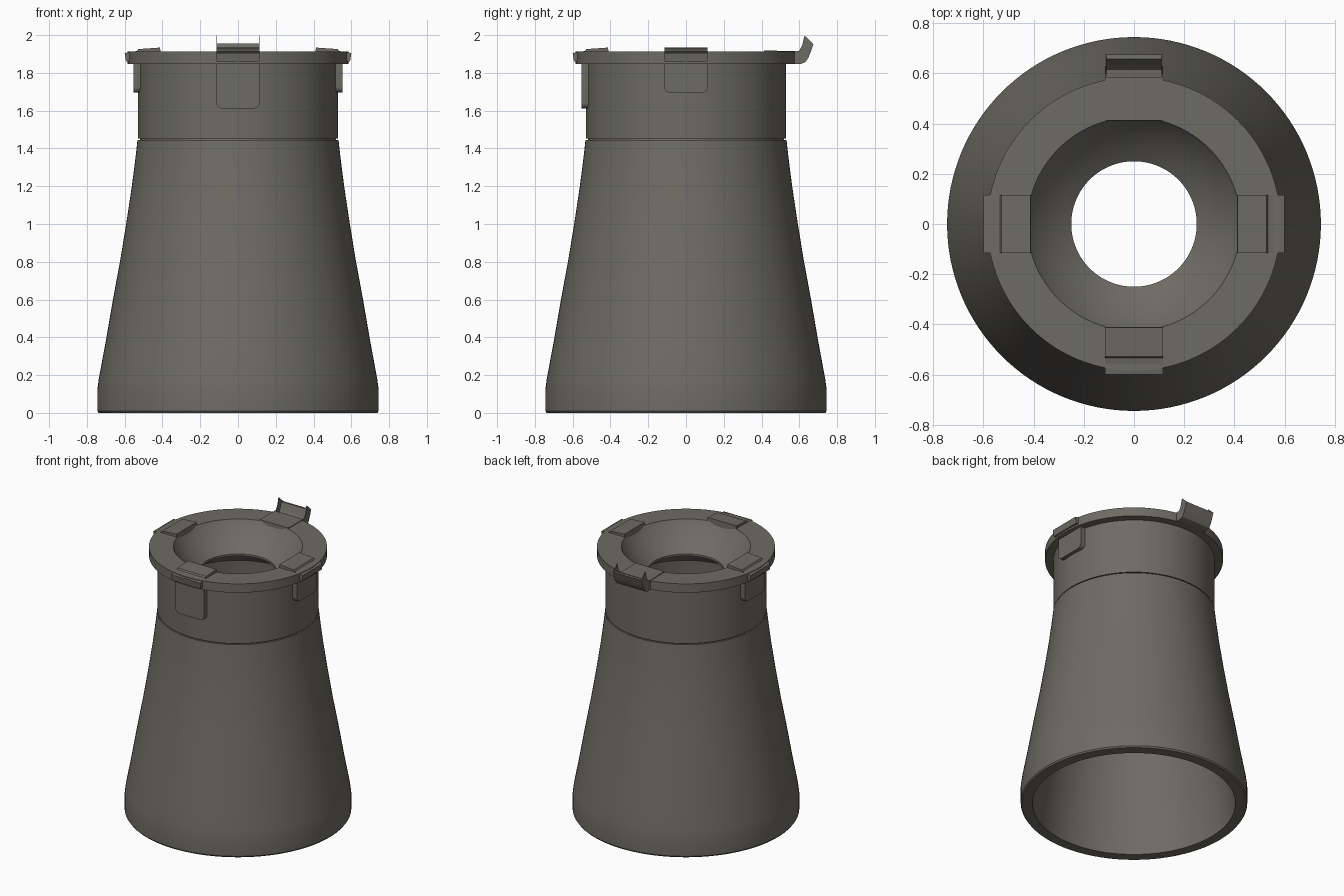
import bpy, bmesh, math
from mathutils import Matrix, Vector

if "Cube" in bpy.data.objects:
    bpy.data.objects.remove(bpy.data.objects["Cube"])

grey = bpy.data.materials.new("warm dark grey")
grey.diffuse_color = (0.155, 0.147, 0.127, 1)
grey.use_nodes = True
grey.node_tree.nodes["Principled BSDF"].inputs["Base Color"].default_value = grey.diffuse_color


def finish(name, bm, angle=30):
    bmesh.ops.recalc_face_normals(bm, faces=bm.faces[:])
    mesh = bpy.data.meshes.new(name)
    bm.to_mesh(mesh)
    bm.free()
    mesh.materials.append(grey)
    ob = bpy.data.objects.new(name, mesh)
    bpy.context.collection.objects.link(ob)
    bpy.ops.object.select_all(action='DESELECT')
    ob.select_set(True)
    bpy.context.view_layer.objects.active = ob
    bpy.ops.object.shade_smooth_by_angle(angle=math.radians(angle))
    return ob


def lathe(name, profile, n=128):
    """Closed (radius, height) loop spun around z."""
    bm = bmesh.new()
    rings = []
    for i in range(n):
        a = 2 * math.pi * i / n
        rings.append([bm.verts.new((r * math.cos(a), r * math.sin(a), z)) for r, z in profile])
    m = len(profile)
    for i in range(n):
        a, b = rings[i], rings[(i + 1) % n]
        for j in range(m):
            k = (j + 1) % m
            bm.faces.new((a[j], b[j], b[k], a[k]))
    return finish(name, bm)


def prism(name, points, start, depth, turn=0):
    """Extrude a 3D outline along depth, then turn it about z."""
    bm = bmesh.new()
    face = bm.faces.new([bm.verts.new(Vector(p) + Vector(start)) for p in points])
    new = bmesh.ops.extrude_face_region(bm, geom=[face])["geom"]
    bmesh.ops.translate(bm, vec=depth, verts=[v for v in new if isinstance(v, bmesh.types.BMVert)])
    bmesh.ops.rotate(bm, verts=bm.verts[:], cent=(0, 0, 0), matrix=Matrix.Rotation(turn, 3, 'Z'))
    return finish(name, bm)


def radial(name, profile, half, turn):
    """Extrude a (radius, height) outline across a clip; it faces -y before turning."""
    return prism(name, [(0, -r, z) for r, z in profile], (-half, 0, 0), (2 * half, 0, 0), turn)


# flared body with open underside, hollow inside
lathe("flared_body", [
    (0.738, 0.0), (0.745, 0.01), (0.745, 0.12), (0.737, 0.18), (0.70, 0.38),
    (0.662, 0.60), (0.625, 0.80), (0.592, 1.00), (0.562, 1.20), (0.544, 1.34),
    (0.532, 1.446), (0.52, 1.446), (0.46, 1.446), (0.48, 1.34), (0.52, 1.00),
    (0.585, 0.60), (0.655, 0.15), (0.667, 0.0)])

# neck, rim flange and funnel mouth, separated from the body by a fine seam
lathe("neck_and_funnel", [
    (0.46, 1.446), (0.52, 1.446), (0.52, 1.453), (0.53, 1.453), (0.53, 1.848),
    (0.585, 1.848), (0.585, 1.912), (0.425, 1.912), (0.415, 1.895), (0.36, 1.83),
    (0.30, 1.775), (0.25, 1.74), (0.25, 1.725), (0.36, 1.68), (0.45, 1.60)])

HALF = 0.115
clip_profile = [(0.41, 1.885), (0.412, 1.934), (0.528, 1.926), (0.535, 1.916),
                (0.60, 1.905), (0.593, 1.86), (0.57, 1.86), (0.57, 1.885)]


def skirt_tab(name, bottom, turn):
    # hanging tab with rounded lower corners
    r = 0.03
    pts = [(HALF, 0, 1.85)]
    for cx, a0 in ((HALF - r, 0), (-HALF + r, -90)):
        for i in range(6):
            a = math.radians(a0 - 18 * i)
            pts.append((cx + r * math.cos(a), 0, bottom + r + r * math.sin(a)))
    pts.append((-HALF, 0, 1.85))
    prism(name, pts, (0, -0.553, 0), (0, 0.05, 0), turn)


# clips over the rim on the front and both sides
for side, turn, bottom in (("front", 0, 1.612), ("right", math.pi / 2, 1.695),
                           ("left", -math.pi / 2, 1.695)):
    radial(side + "_clip", clip_profile, HALF, turn)
    skirt_tab(side + "_tab", bottom, turn)

# upturned lever at the back, with thin end cheeks
outer = [(0.57, 1.848), (0.605, 1.846), (0.632, 1.857), (0.648, 1.88), (0.66, 1.91), (0.675, 1.953)]
inner = [(0.657, 1.955), (0.642, 1.917), (0.63, 1.89), (0.615, 1.875), (0.57, 1.873)]
radial("back_lever", outer + inner, HALF, math.pi)
cheek = outer + [(0.627, 1.998), (0.616, 1.95), (0.60, 1.918), (0.57, 1.91)]
for x in (-HALF, HALF - 0.005):
    prism("lever_cheek", [(0, r, z) for r, z in cheek], (x, 0, 0), (0.005, 0, 0))
radial("back_rim_plate", [(0.41, 1.89), (0.412, 1.918), (0.585, 1.916), (0.585, 1.89)], HALF, math.pi)
